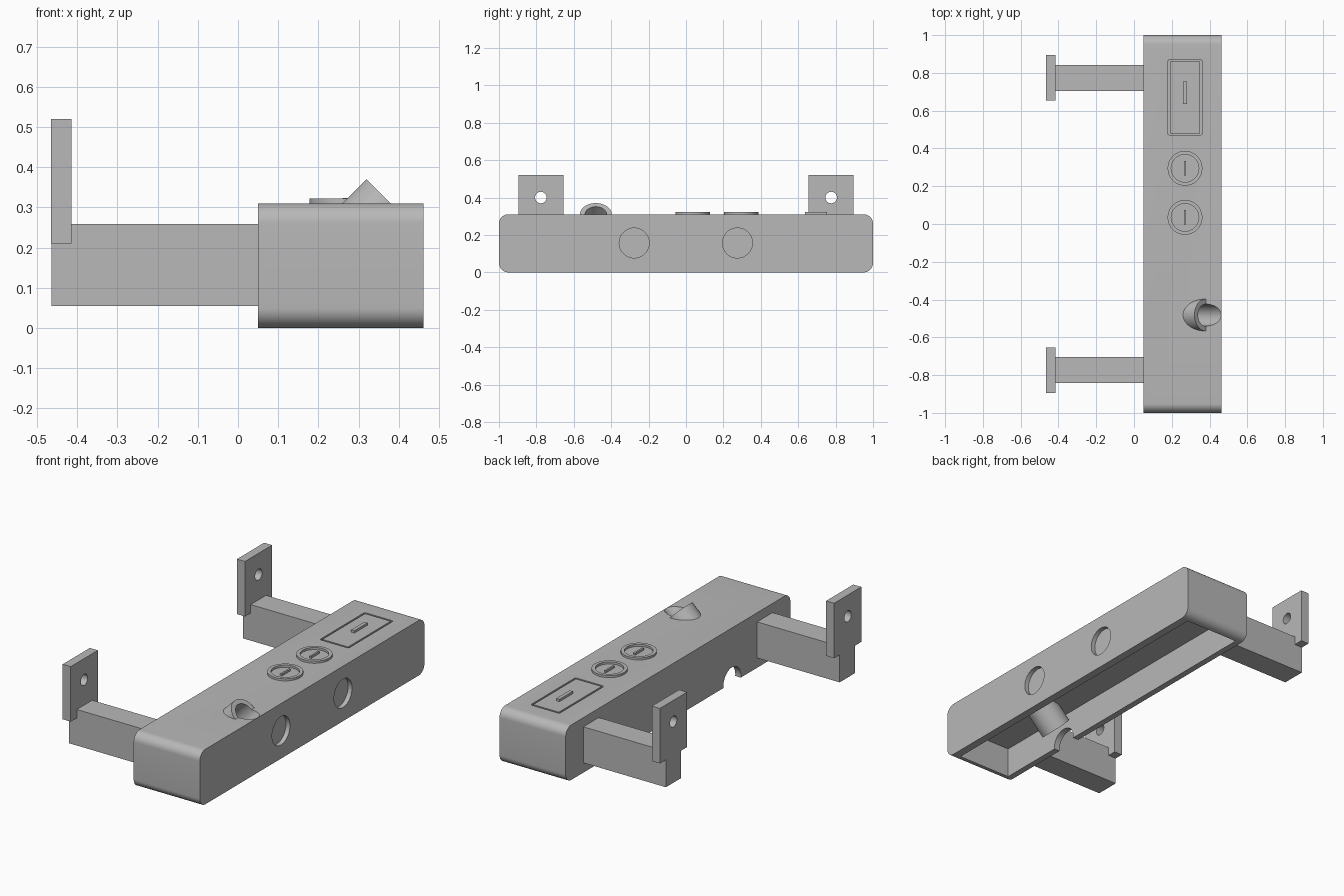
import bpy, bmesh, math
from mathutils import Matrix, Vector

old = bpy.data.objects.get("Cube")
if old:
    bpy.data.objects.remove(old, do_unlink=True)

grey = bpy.data.materials.new("plain grey")
grey.use_nodes = True
COLOUR = (0.48, 0.48, 0.48, 1)
grey.diffuse_color = COLOUR
grey.node_tree.nodes["Principled BSDF"].inputs["Base Color"].default_value = COLOUR


def make(name, bm):
    bmesh.ops.recalc_face_normals(bm, faces=bm.faces)
    mesh = bpy.data.meshes.new(name)
    bm.to_mesh(mesh)
    bm.free()
    mesh.materials.append(grey)
    ob = bpy.data.objects.new(name, mesh)
    bpy.context.collection.objects.link(ob)
    return ob


def box(name, xs, ys, zs, radius=0):
    """Box from ranges; radius rounds the four edges that run along x."""
    bm = bmesh.new()
    bmesh.ops.create_cube(bm, size=1)
    for v in bm.verts:
        v.co = Vector([r[0] if c < 0 else r[1] for c, r in zip(v.co, (xs, ys, zs))])
    if radius:
        edges = [e for e in bm.edges if abs(e.verts[0].co.x - e.verts[1].co.x) > 0.01]
        bmesh.ops.bevel(bm, geom=edges, offset=radius, segments=10, profile=0.5, affect='EDGES')
    return make(name, bm)


def rod(name, start, end, radius, sides=48):
    """Cylinder between two points."""
    start, end = Vector(start), Vector(end)
    axis = end - start
    turn = axis.to_track_quat('Z', 'Y').to_matrix().to_4x4()
    bm = bmesh.new()
    bmesh.ops.create_cone(bm, cap_ends=True, segments=sides, radius1=radius, radius2=radius,
                          depth=axis.length,
                          matrix=Matrix.Translation((start + end) / 2) @ turn)
    return make(name, bm)


def cut(target, *cutters):
    for cutter in cutters:
        mod = target.modifiers.new("cut", 'BOOLEAN')
        mod.operation, mod.solver, mod.object = 'DIFFERENCE', 'EXACT', cutter
        bpy.context.view_layer.objects.active = target
        bpy.ops.object.modifier_apply(modifier=mod.name)
        bpy.data.objects.remove(cutter, do_unlink=True)


def smooth(ob):
    bpy.ops.object.select_all(action='DESELECT')
    ob.select_set(True)
    bpy.context.view_layer.objects.active = ob
    bpy.ops.object.shade_smooth_by_angle(angle=math.radians(30))


TOP = 0.31
X0, X1 = 0.05, 0.462
MID = 0.27          # centre line of the controls
TUBE_Y = -0.482

# Main housing, hollow from below
housing = box("housing", (X0, X1), (-1, 1), (0, TOP), 0.05)
cut(housing, box("cavity", (X0 + 0.035, X1 - 0.045), (-0.945, 0.945), (-0.1, 0.17)))

# Round shallow recesses on the long outer side
for y in (-0.277, 0.275):
    cut(housing, rod("recess", (X1 - 0.025, y, 0.157), (X1 + 0.1, y, 0.157), 0.08))

# Arched cable notch in the inner wall
cut(housing, rod("notch", (0, TUBE_Y, 0.01), (0.1, TUBE_Y, 0.01), 0.078))


# Slanted holder tube, its bore running through the housing top
def along(s):
    return (0.38 + s, TUBE_Y, TOP + s)


tube = rod("holder_tube", along(-0.24), along(0), 0.085)
cut(tube, rod("bore", along(-0.3), along(0.2), 0.058))
cut(housing, rod("bore", along(-0.23), along(0.2), 0.058))
smooth(tube)

# Grooved outline of the lid panel
px, py, pw, ph, gap = MID, 0.67, 0.085, 0.195, 0.01
for side in (-1, 1):
    x, y = px + side * pw, py + side * ph
    cut(housing,
        box("groove", (x - gap / 2, x + gap / 2), (py - ph, py + ph), (TOP - 0.01, TOP + 0.1)),
        box("groove", (px - pw, px + pw), (y - gap / 2, y + gap / 2), (TOP - 0.01, TOP + 0.1)))
smooth(housing)

# Lid handle
box("lid_handle", (MID - 0.01, MID + 0.01), (0.635, 0.755), (TOP - 0.01, TOP + 0.013))

# Two dials: a raised rim with a thin grip bar inside
for i, y in enumerate((0.035, 0.295), 1):
    rim = rod(f"dial_rim_{i}", (MID, y, TOP - 0.005), (MID, y, TOP + 0.012), 0.092)
    cut(rim, rod("rim_hole", (MID, y, TOP - 0.1), (MID, y, TOP + 0.1), 0.073))
    smooth(rim)
    box(f"dial_grip_{i}", (MID - 0.005, MID + 0.005), (y - 0.038, y + 0.038),
        (TOP - 0.005, TOP + 0.012))

# Mounting arms with drilled wall plates
for side, label in ((-1, "front"), (1, "back")):
    ys = sorted((side * 0.705, side * 0.842))
    box(f"{label}_arm", (-0.464, X0 + 0.005), ys, (0.055, 0.258))
    ys = sorted((side * 0.655, side * 0.896))
    plate = box(f"{label}_wall_plate", (-0.465, -0.415), ys, (0.21, 0.52))
    y = side * 0.776
    cut(plate, rod("screw_hole", (-0.6, y, 0.4), (-0.3, y, 0.4), 0.031, 32))
    smooth(plate)
